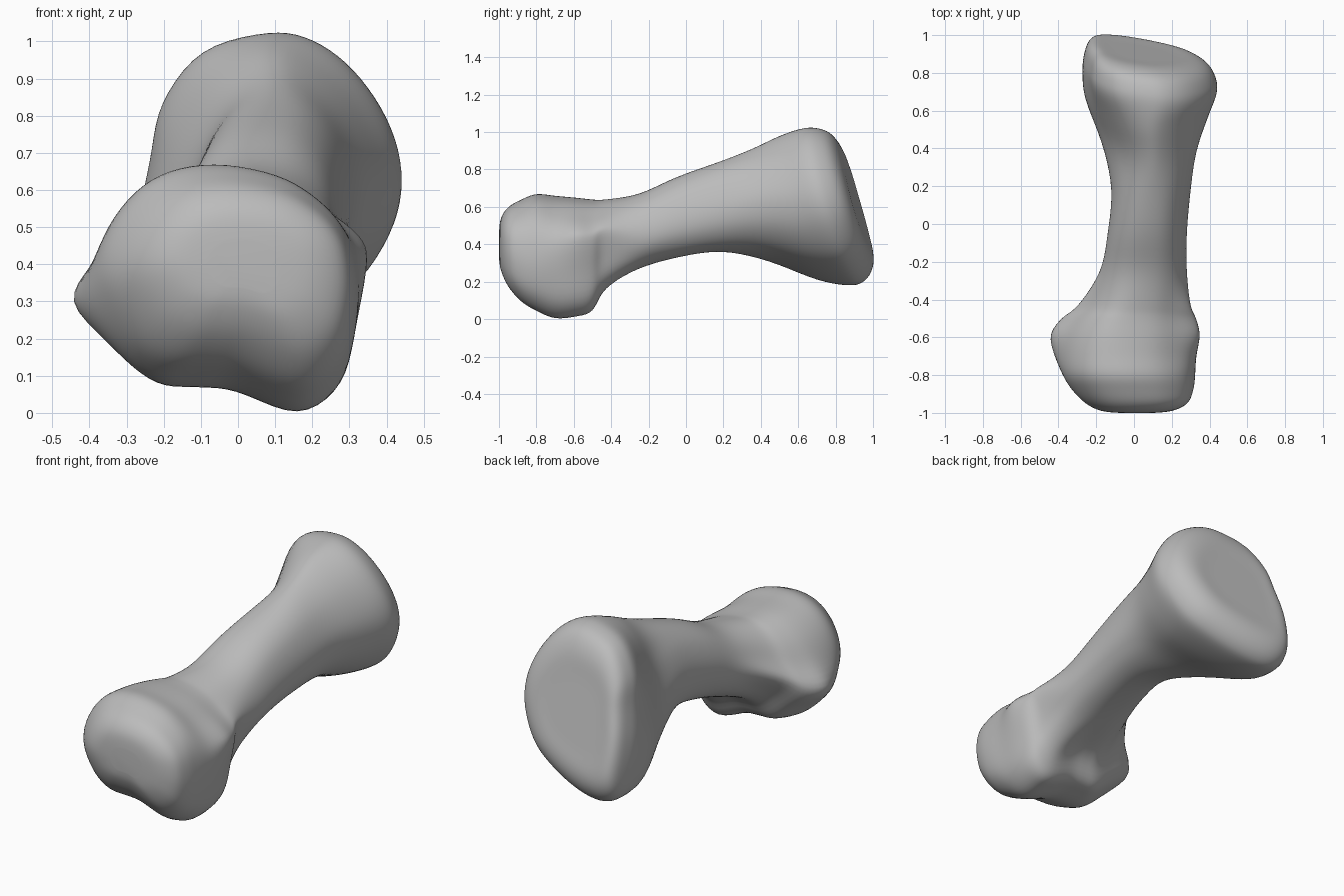
import bpy
import bmesh
from mathutils import Vector

cube = bpy.data.objects.get("Cube")
if cube:
    bpy.data.objects.remove(cube, do_unlink=True)

STEPS = 5  # subdivisions between control points

# Cross-section outlines in hundredths, clockwise from the top as (x, z)
FACE = [(-6, 66), (10, 63), (21, 56), (28, 47), (31, 36), (31, 22), (27, 8), (16, 0),
        (0, 6), (-10, 7), (-20, 8), (-29, 15), (-36, 29), (-36, 41), (-30, 54), (-20, 63)]
KNUCKLE = [(-6, 66), (10, 63), (22, 56), (31, 49), (34, 42), (31, 25), (27, 8), (16, 0),
           (0, 6), (-10, 7), (-20, 8), (-31, 17), (-44, 30), (-36, 43), (-28, 56), (-18, 64)]
SHAFT = [(0, 50), (20, 46), (36, 33), (46, 13), (50, -8), (47, -26), (36, -41), (19, -49),
         (0, -50), (-20, -47), (-37, -37), (-47, -20), (-50, 0), (-46, 19), (-36, 36), (-20, 47)]
NECK = [(8, 98), (18, 95), (28, 86), (35, 74), (38, 62), (36, 48), (28, 36), (16, 28),
        (0, 22), (-12, 21), (-21, 24), (-24, 35), (-23, 47), (-19, 60), (-13, 75), (-4, 90)]
BASE = [(8, 102), (20, 100), (31, 92), (40, 79), (44, 65), (42, 51), (33, 36), (20, 27),
        (2, 20), (-14, 18), (-24, 23), (-27, 36), (-27, 52), (-24, 68), (-21, 83), (-10, 97)]

# Stations along the bone in hundredths: y, x min, x max, z min, z max
STATIONS = [
    (-100, -7, 10, 33, 46), (-99, -17, 20, 26, 54), (-95, -25, 28, 17, 60),
    (-88, -32, 31, 9, 64), (-80, -37, 32, 4, 67), (-70, -42, 33, 0, 66),
    (-59, -45, 35, 1, 65), (-50, -39, 33, 4, 64), (-43, -30, 30, 16, 64),
    (-25, -18, 28, 27, 67), (-5, -14, 28, 33, 76), (18, -12, 30, 36, 84),
    (40, -17, 33, 31, 91), (60, -26, 39, 21, 98), (75, -27, 44, 18, 102),
    (83, -26, 43, 20, 102), (89, -24, 39, 26, 99), (92, -20, 32, 34, 91),
    (92, -12, 22, 45, 79), (92, -3, 10, 57, 66),
]


def smooth(a, b, value):
    """Ease from zero at a to one at b."""
    t = min(max((value - a) / (b - a), 0), 1)
    return t * t * (3 - 2 * t)


def unit_profile(points):
    """Rescale an outline to fill a unit square."""
    xs, zs = zip(*points)
    return [Vector(((x - min(xs)) / (max(xs) - min(xs)),
                    (z - min(zs)) / (max(zs) - min(zs)))) for x, z in points]


def spline(a, b, c, d, t):
    """Catmull-Rom point between b and c."""
    return (b * 2 + (c - a) * t + (a * 2 - b * 5 + c * 4 - d) * t ** 2
            + (b * 3 - a - c * 3 + d) * t ** 3) / 2


def refine_loop(loop):
    n = len(loop)
    return [spline(loop[i - 1], loop[i], loop[(i + 1) % n], loop[(i + 2) % n], s / STEPS)
            for i in range(n) for s in range(STEPS)]


def refine_rings(rings):
    padded = [rings[0]] + rings + [rings[-1]]
    result = []
    for group in zip(padded, padded[1:], padded[2:], padded[3:]):
        for s in range(STEPS):
            result.append([spline(*points, s / STEPS) for points in zip(*group)])
    return result + [rings[-1]]


outlines = [unit_profile(p) for p in (FACE, KNUCKLE, SHAFT, NECK, BASE)]


def make_ring(station):
    """Blend the outlines, fit them to the station and lean the joint end."""
    y, x0, x1, z0, z1 = (v / 100 for v in station)
    to_face = smooth(-0.58, -0.8, y)
    to_knuckle = smooth(-0.2, -0.46, y)
    to_neck = smooth(0.05, 0.5, y)
    to_base = smooth(0.5, 0.82, y)
    lean = smooth(0.05, 0.75, y)
    ring = []
    for f, k, s, n, b in zip(*outlines):
        p = s.lerp(k.lerp(f, to_face), to_knuckle).lerp(n.lerp(b, to_base), to_neck)
        x = x0 + (x1 - x0) * p.x
        z = z0 + (z1 - z0) * p.y
        ring.append(Vector((x, y + lean * (0.27 * (0.6 - z) - 0.1 * x), z)))
    return ring


# Bone surface lofted through all rings
rings = [refine_loop(r) for r in refine_rings([make_ring(s) for s in STATIONS])]
bm = bmesh.new()
loops = [[bm.verts.new(p) for p in ring] for ring in rings]
for near, far in zip(loops, loops[1:]):
    for i in range(len(near)):
        bm.faces.new((near[i - 1], near[i], far[i], far[i - 1]))
bm.faces.new(loops[0])
bm.faces.new(loops[-1])

# Soften the transitions slightly
for _ in range(4):
    bmesh.ops.smooth_vert(bm, verts=bm.verts, factor=0.5,
                          use_axis_x=True, use_axis_y=True, use_axis_z=True)
bmesh.ops.recalc_face_normals(bm, faces=bm.faces)
mesh = bpy.data.meshes.new("bone")
bm.to_mesh(mesh)
bm.free()
mesh.shade_smooth()

# Plain grey bone material
grey = bpy.data.materials.new("bone grey")
grey.use_nodes = True
colour = (0.5, 0.5, 0.5, 1)
grey.diffuse_color = colour
grey.node_tree.nodes["Principled BSDF"].inputs["Base Color"].default_value = colour
mesh.materials.append(grey)

bone = bpy.data.objects.new("bone", mesh)
bpy.context.collection.objects.link(bone)
